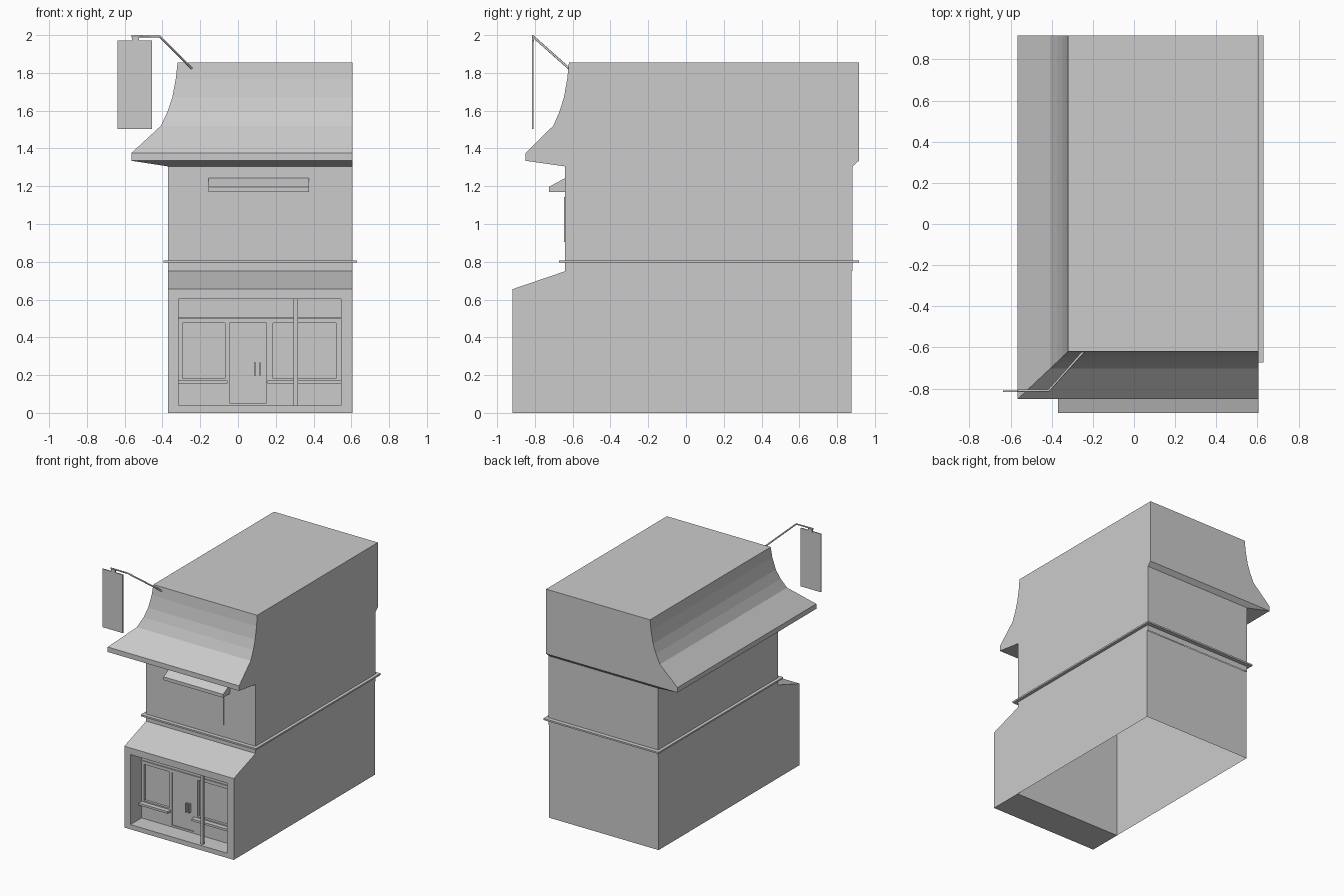
import bpy, bmesh
from mathutils import Vector

if "Cube" in bpy.data.objects:
    bpy.data.objects.remove(bpy.data.objects["Cube"])


def make(name, verts, faces):
    me = bpy.data.meshes.new(name)
    me.from_pydata(verts, [], faces)
    bm = bmesh.new()
    bm.from_mesh(me)
    bmesh.ops.recalc_face_normals(bm, faces=bm.faces)
    bm.to_mesh(me)
    bm.free()
    ob = bpy.data.objects.new(name, me)
    bpy.context.collection.objects.link(ob)
    return ob


def loft(name, rings, bottom=True, top=True, skip=()):
    """Rectangular rings (x0, x1, y0, y1, z); skip: side numbers left open."""
    v, f = [], []
    for x0, x1, y0, y1, z in rings:
        v += [(x0, y0, z), (x1, y0, z), (x1, y1, z), (x0, y1, z)]
    for r in range(len(rings) - 1):
        for i in range(4):
            if i not in skip:
                j = (i + 1) % 4
                f.append((r * 4 + i, r * 4 + j, r * 4 + 4 + j, r * 4 + 4 + i))
    if bottom:
        f.append((3, 2, 1, 0))
    if top:
        n = len(v)
        f.append((n - 4, n - 3, n - 2, n - 1))
    return make(name, v, f)


def box(name, x0, x1, y0, y1, z0, z1):
    return loft(name, [(x0, x1, y0, y1, z0), (x0, x1, y0, y1, z1)])


def extrude_x(name, prof, x0, x1):
    """Side profile of (y, z) points extruded along x."""
    n = len(prof)
    v = [(x, y, z) for x in (x0, x1) for y, z in prof]
    f = [tuple(range(n)), tuple(range(2 * n - 1, n - 1, -1))]
    f += [(i, (i + 1) % n, n + (i + 1) % n, n + i) for i in range(n)]
    return make(name, v, f)


L, R, F = -0.37, 0.605, -0.64

# ground floor: open underneath, front closed by the shop block
loft("lower_walls", [(L, R, F, 0.876, 0), (L, R, F, 0.876, 0.75)],
     bottom=False, top=False, skip=(0,))
# upper floor
loft("upper_walls", [(L, R, F, 0.882, 0.75), (L, R, F, 0.882, 1.305)],
     bottom=False, top=False)

# roof with flared eaves at front and left
curve = [(0.245, 1.335), (0.245, 1.375), (0.088, 1.52), (0.053, 1.595),
         (0.028, 1.67), (0.009, 1.77), (0, 1.855)]
rings = [(L, R, F, 0.882, 1.305)]
rings += [(-0.32 - d, R, -0.62 - d * 0.94, 0.915, z) for d, z in curve]
loft("roof", rings, bottom=False)

# trim band around the building, as a hollow ring
outer, inner = (-0.395, 0.63, -0.672, 0.915), (L, R, F, 0.876)
loop = [(*outer, 0.795), (*outer, 0.808), (*inner, 0.808), (*inner, 0.795), (*outer, 0.795)]
loft("trim_band", loop, bottom=False, top=False)

# shop front block with recess, window and door pockets
shop = extrude_x("shop_front", [(-0.918, 0), (F, 0), (F, 0.75), (-0.918, 0.655)], L, R)
WIN = [(-0.295, -0.07), (0.185, 0.52)]
pockets = [(-0.315, 0.545, -1.0, -0.777, 0.038, 0.602)]
pockets += [(a, b, -0.80, -0.757, 0.182, 0.475) for a, b in WIN]
pockets += [(-0.045, 0.15, -0.80, -0.769, 0.052, 0.475)]
for i, p in enumerate(pockets):
    cut = box(f"cutter_{i}", *p)
    cut.hide_render = True
    m = shop.modifiers.new("cut", 'BOOLEAN')
    m.object, m.operation, m.solver = cut, 'DIFFERENCE', 'EXACT'
    bpy.context.view_layer.objects.active = shop
    bpy.ops.object.modifier_apply(modifier=m.name)
    bpy.data.objects.remove(cut)

# shop front fittings
box("transom", -0.315, 0.545, -0.785, -0.775, 0.497, 0.505)
box("left_sill", -0.315, -0.055, -0.815, -0.775, 0.155, 0.172)
box("right_sill", 0.155, 0.545, -0.815, -0.775, 0.155, 0.172)
box("post", 0.295, 0.317, -0.90, -0.88, 0.036, 0.604)
for side, x in (("left", 0.09), ("right", 0.115)):
    box(f"{side}_door_handle", x - 0.004, x + 0.004, -0.795, -0.767, 0.197, 0.268)

# upper window and its canopy
box("upper_window", -0.085, 0.325, -0.647, -0.638, 0.905, 1.142)
extrude_x("window_canopy", [(F, 1.17), (-0.725, 1.17), (-0.725, 1.197), (F, 1.243)],
          -0.155, 0.375)

# hanging sign on a bent pole
cu = bpy.data.curves.new("sign_pole", 'CURVE')
cu.dimensions = '3D'
cu.bevel_depth, cu.bevel_resolution, cu.use_fill_caps = 0.006, 1, True
sp = cu.splines.new('POLY')
path = [(-0.245, -0.62, 1.824), (-0.415, -0.81, 1.993), (-0.565, -0.81, 1.994)]
sp.points.add(len(path) - 1)
for pt, co in zip(sp.points, path):
    pt.co = (*co, 1)
pole = bpy.data.objects.new("sign_pole", cu)
bpy.context.collection.objects.link(pole)
bpy.context.view_layer.objects.active = pole
pole.select_set(True)
bpy.ops.object.convert(target='MESH')
box("sign_hanger", -0.56, -0.525, -0.815, -0.805, 1.965, 1.99)
box("sign_board", -0.637, -0.455, -0.816, -0.808, 1.503, 1.972)
